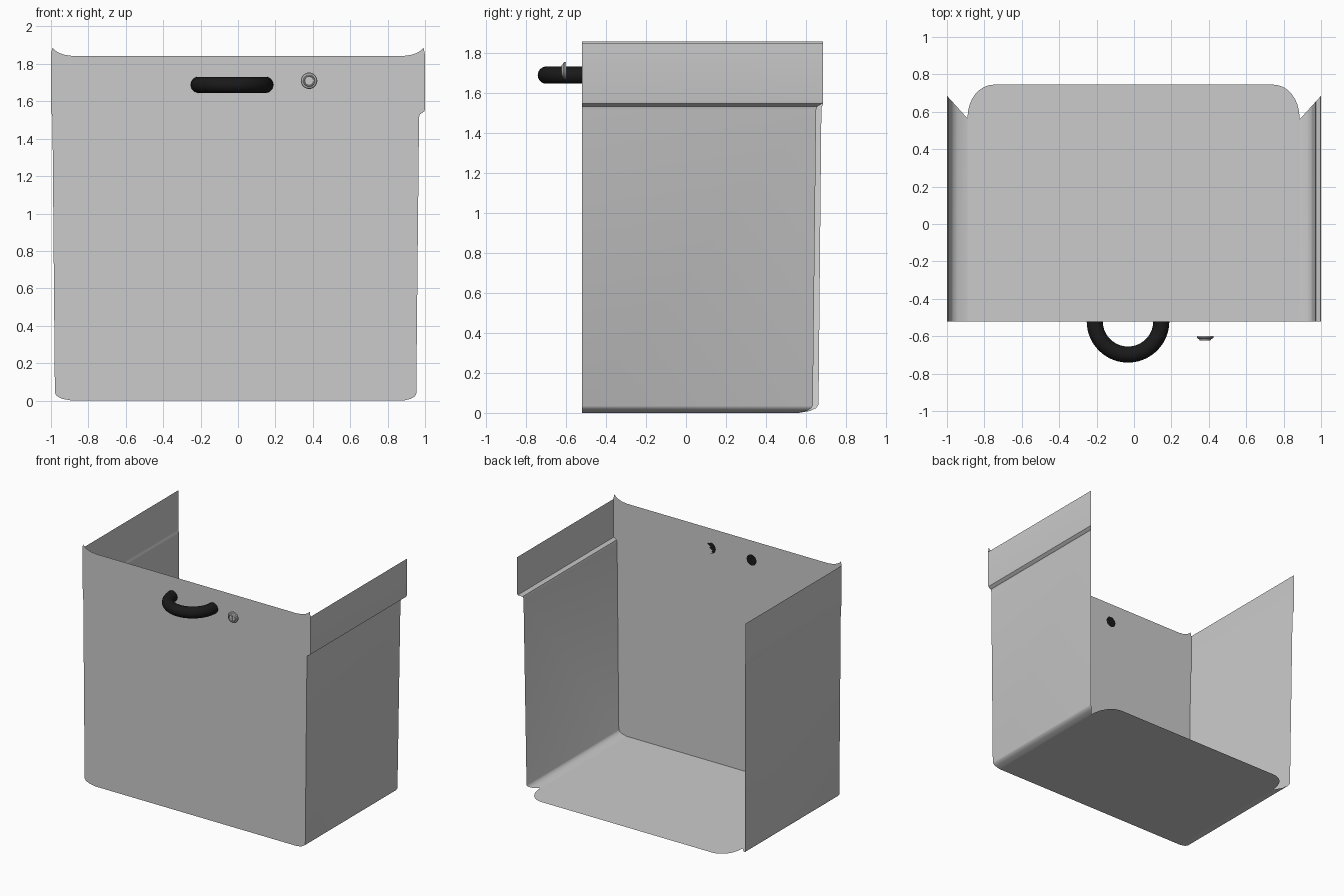
import bpy, bmesh
from math import sin, cos, pi, radians
from mathutils import Matrix, Vector

if "Cube" in bpy.data.objects:
    bpy.data.objects.remove(bpy.data.objects["Cube"])

FRONT = -0.52


def make(name, bm, color=None, smooth=None, recalc=False):
    if recalc:
        bmesh.ops.recalc_face_normals(bm, faces=bm.faces)
    me = bpy.data.meshes.new(name)
    bm.to_mesh(me)
    bm.free()
    ob = bpy.data.objects.new(name, me)
    bpy.context.collection.objects.link(ob)
    if color:
        mat = bpy.data.materials.new(name + "_color")
        mat.diffuse_color = color
        mat.use_nodes = True
        mat.node_tree.nodes["Principled BSDF"].inputs["Base Color"].default_value = mat.diffuse_color
        me.materials.append(mat)
    if smooth:
        bpy.ops.object.select_all(action='DESELECT')
        ob.select_set(True)
        bpy.context.view_layer.objects.active = ob
        bpy.ops.object.shade_smooth_by_angle(angle=radians(smooth))
    return ob


def sheet(name, pts):
    bm = bmesh.new()
    bm.faces.new([bm.verts.new(p) for p in pts])
    return make(name, bm)


# Side profiles (x, z), top to bottom
right = [(1.0, 1.847), (1.0, 1.56), (0.997, 1.547), (0.985, 1.538), (0.973, 1.531),
         (0.968, 1.515), (0.953, 0.035), (0.945, 0.022), (0.925, 0.01), (0.885, 0)]
left = [(-1.0, 1.855), (-1.0, 1.55), (-0.998, 1.538), (-0.994, 1.528), (-0.992, 1.515),
        (-0.979, 0.04), (-0.968, 0.024), (-0.942, 0.01), (-0.89, 0)]


# Side walls: profile swept back to a mitred rear edge
def side(name, prof, flip):
    bm = bmesh.new()
    rows = []
    for x, z in prof:
        back = 0.56 + 1.1 * (abs(x) - 0.886)
        rows.append([bm.verts.new((x, y, z)) for y in (FRONT, back)])
    for a, b in zip(rows, rows[1:]):
        f = [a[0], a[1], b[1], b[0]]
        bm.faces.new(f[::-1] if flip else f)
    make(name, bm, smooth=40)


side("right_wall", right, True)
side("left_wall", left, False)

# Front panel with upturned top corners
corner = [(0.992, 1.888), (0.98, 1.873), (0.957, 1.859), (0.925, 1.848), (0.88, 1.842)]
outline = right[::-1] + corner + [(-x, z) for x, z in corner[::-1]] + left
sheet("front_panel", [(x, FRONT, z) for x, z in outline])

# Floor with rounded rear corners
arc = [(0.745 + 0.14 * cos(i * pi / 16), 0.57 + 0.175 * sin(i * pi / 16)) for i in range(9)]
rear = [(0.885, 0.56)] + arc
floor = [(-0.89, FRONT)] + [(-x - 0.005, y) for x, y in rear] + rear[::-1] + [(0.885, FRONT)]
sheet("floor", [(x, y, 0) for x, y in floor])

# Handle: half ring of round section
bm = bmesh.new()
bmesh.ops.create_circle(bm, segments=24, radius=0.043, cap_ends=True,
                        matrix=Matrix.Translation((0.146, FRONT, 1.688)) @ Matrix.Rotation(pi / 2, 4, 'X'))
bmesh.ops.spin(bm, geom=bm.verts[:] + bm.edges[:] + bm.faces[:], cent=(-0.032, FRONT, 1.688),
               axis=(0, 0, 1), angle=-pi, steps=28)
make("handle", bm, (0.01, 0.01, 0.01, 1), 40, True)

# Lock: turned disc with a raised rim and dished face (radius, y)
prof = [(0, -0.600), (0.044, -0.600), (0.044, -0.608), (0.040, -0.613), (0.032, -0.615),
        (0.029, -0.623), (0.025, -0.623), (0.023, -0.617), (0, -0.617)]
bm = bmesh.new()
vs = [bm.verts.new((0.38 + r, y, 1.71)) for r, y in prof]
es = [bm.edges.new(p) for p in zip(vs, vs[1:])]
bmesh.ops.spin(bm, geom=vs + es, cent=(0.38, 0, 1.71), axis=(0, 1, 0), angle=2 * pi, steps=32)
bmesh.ops.remove_doubles(bm, verts=bm.verts, dist=0.0002)
make("lock", bm, smooth=35, recalc=True)

# Keyway bar in the lock face
bm = bmesh.new()
bmesh.ops.create_cube(bm, size=1, matrix=Matrix.Translation((0.38, -0.619, 1.71)) @
                      Matrix.Diagonal((0.010, 0.006, 0.034, 1)))
make("keyway", bm)
